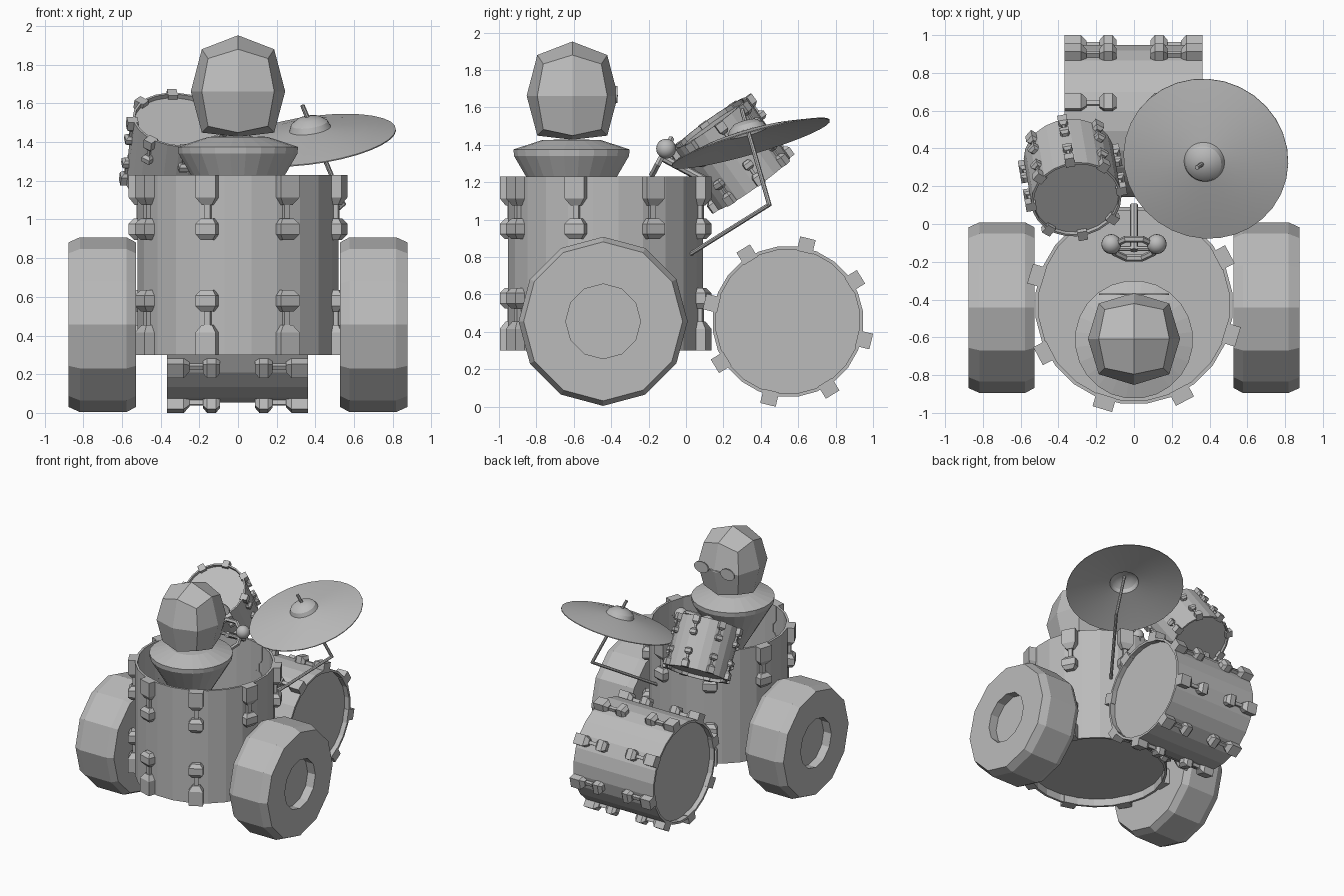
import bpy, bmesh
from math import cos, sin, pi, radians
from mathutils import Matrix, Vector

if "Cube" in bpy.data.objects:
    bpy.data.objects.remove(bpy.data.objects["Cube"], do_unlink=True)

grey = bpy.data.materials.new("plain_grey")
grey.use_nodes = True
grey.diffuse_color = (0.5, 0.5, 0.5, 1)
grey.node_tree.nodes["Principled BSDF"].inputs["Base Color"].default_value = (0.5, 0.5, 0.5, 1)


def finish(name, bm, matrix=Matrix()):
    bmesh.ops.remove_doubles(bm, verts=bm.verts, dist=1e-5)
    bmesh.ops.recalc_face_normals(bm, faces=bm.faces)
    mesh = bpy.data.meshes.new(name)
    bm.to_mesh(mesh)
    bm.free()
    mesh.materials.append(grey)
    obj = bpy.data.objects.new(name, mesh)
    obj.matrix_world = matrix
    bpy.context.collection.objects.link(obj)
    return obj


def skin(bm, rings):
    """Join rings of points with quads."""
    loops = [[bm.verts.new(p) for p in ring] for ring in rings]
    n = len(loops[0])
    for a, b in zip(loops, loops[1:]):
        for i in range(n):
            j = (i + 1) % n
            bm.faces.new((a[i], a[j], b[j], b[i]))
    return loops


def lathe(name, profile, sides, matrix, turn=0.0):
    """Spin (radius, height) points around local z."""
    bm = bmesh.new()
    angles = [2 * pi * (i + turn) / sides for i in range(sides)]
    skin(bm, [[(r * cos(a), r * sin(a), z) for a in angles] for r, z in profile])
    bmesh.ops.remove_doubles(bm, verts=bm.verts, dist=1e-5)
    return finish(name, bm, matrix)


def rod(name, points, radius, sides=8):
    bm = bmesh.new()
    for a, b in zip(points, points[1:]):
        a, b = Vector(a), Vector(b)
        place = Matrix.Translation((a + b) / 2) @ (b - a).to_track_quat('Z', 'Y').to_matrix().to_4x4()
        bmesh.ops.create_cone(bm, cap_ends=True, segments=sides, radius1=radius, radius2=radius,
                              depth=(b - a).length + radius, matrix=place)
    return finish(name, bm)


def block(bm, sections, place):
    """Stack of rectangles: (height, half width, depth)."""
    rings = [[place @ Vector((x, y, z)) for x, y in ((-0.02, -w), (d, -w), (d, w), (-0.02, w))]
             for z, w, d in sections]
    loops = skin(bm, rings)
    bm.faces.new(loops[0])
    bm.faces.new(loops[-1])


def drum(name, radius, height, matrix, lug, phase, recess, wall=0.018, open_top=False):
    inner = radius - wall
    top = recess + 0.01 if open_top else height - recess
    lathe(name + "_shell", [(0, recess), (inner, recess), (inner, 0), (radius, 0), (radius, height),
                            (inner, height), (inner, top), (0, top)], 24, matrix, 0.5)
    # tension lugs: claw, thin bolt and bracket at both ends
    width, claw, gap, bracket, depth = lug
    w = width / 2
    bm = bmesh.new()
    for k in range(8):
        spin = Matrix.Rotation(phase + k * pi / 4, 4, 'Z') @ Matrix.Translation((radius - 0.005, 0, 0))
        for flip in (False, True):
            place = spin
            if flip:
                place = spin @ Matrix.Translation((0, 0, height)) @ Matrix.Diagonal((1, 1, -1, 1))
            end = claw + gap + bracket
            block(bm, [(0, w, depth), (claw * 0.75, w, depth), (claw, w * 0.5, depth * 0.55)], place)
            block(bm, [(claw * 0.9, w * 0.3, depth * 0.45), (end - bracket * 0.8, w * 0.3, depth * 0.45)], place)
            block(bm, [(claw + gap, w * 0.6, depth * 0.6), (end - bracket * 0.75, w, depth),
                       (end - bracket * 0.25, w, depth), (end, w * 0.6, depth * 0.6)], place)
    finish(name + "_lugs", bm, matrix)


along_x = Matrix.Rotation(pi / 2, 4, 'Y')

# Drum body, bass drum and tilted tom
drum("body_drum", 0.525, 0.93, Matrix.Translation((0, -0.43, 0.3)),
     (0.108, 0.155, 0.07, 0.11, 0.055), radians(28), 0.06, open_top=True)
drum("bass_drum", 0.405, 0.73, Matrix.Translation((-0.367, 0.545, 0.455)) @ along_x,
     (0.085, 0.115, 0.07, 0.09, 0.058), radians(31.5), 0.04)
tom_axis = Vector((0.1, -0.575, 0.81)).normalized()
tom_base = Vector((-0.305, 0.13, 1.515)) - tom_axis * 0.4
drum("tom_drum", 0.24, 0.4,
     Matrix.Translation(tom_base) @ tom_axis.to_track_quat('Z', 'Y').to_matrix().to_4x4(),
     (0.05, 0.065, 0.035, 0.05, 0.036), 0, 0.025, wall=0.012)

# Wheels
for side, label in ((1, "left"), (-1, "right")):
    place = Matrix.Translation((side * 0.527, -0.443, 0.456)) @ Matrix.Rotation(side * pi / 2, 4, 'Y')
    lathe(label + "_wheel", [(0, 0), (0.425, 0), (0.452, 0.05), (0.452, 0.29), (0.425, 0.35),
                             (0.2, 0.35), (0.2, 0.28), (0, 0.28)], 12, place)

# Cymbal on its bent stand
cymbal_axis = Vector((-0.13, -0.275, 0.95))
cymbal_top = [(0.44, 0), (0.28, 0.035), (0.108, 0.06), (0.095, 0.09), (0.06, 0.115), (0, 0.125)]
cymbal_under = [(r, z - 0.006) for r, z in reversed(cymbal_top)]
cymbal = lathe("cymbal", cymbal_under + cymbal_top, 32,
               Matrix.Translation((0.38, 0.345, 1.412)) @ cymbal_axis.to_track_quat('Z', 'Y').to_matrix().to_4x4())
rod("cymbal_stand", [(0.335, 0.3, 1.585), (0.545, 0.445, 1.08), (0.25, 0.03, 0.82)], 0.012)

# Driver torso: shoulders over a cone reaching into the body drum
lathe("torso", [(0, 0.95), (0.08, 0.95), (0.31, 1.34), (0.313, 1.375), (0.16, 1.425), (0, 1.43)], 24,
      Matrix.Translation((0, -0.612, 0)), 0.5)

# Head: subdivided cube rounded by hand
bm = bmesh.new()
bmesh.ops.create_cube(bm, size=2)
bmesh.ops.subdivide_edges(bm, edges=bm.edges[:], cuts=1, use_grid_fill=True)
spread, rise, drop = (0.244, 0.187, 0.155), (0.29, 0.218, 0.17), (0.235, 0.213, 0.18)
for v in bm.verts:
    x, y, z = (round(c) for c in v.co)
    k = abs(x) + abs(y) + abs(z) - 1
    v.co = (x * spread[k], y * spread[k], z * (rise if z > 0 else drop)[k])
finish("head", bm, Matrix.Translation((0, -0.608, 1.662)))

# Glasses
for side, label in ((1, "left"), (-1, "right")):
    place = Matrix.Translation((side * 0.12, -0.372, 1.67)) @ Matrix.Rotation(pi / 2, 4, 'X')
    lathe(label + "_lens", [(0, -0.005), (0.065, -0.005), (0.065, 0.005), (0, 0.005)], 16,
          place @ Matrix.Diagonal((1, 0.7, 1, 1)))
rod("glasses_bridge", [(-0.06, -0.372, 1.67), (0.06, -0.372, 1.67)], 0.006, 6)

# Steering wheel, column and hands
hub = Vector((0, -0.13, 1.335))
wheel_axis = Vector((0, -0.88, 0.47))
wheel_up = Vector((0, 0.47, 0.88))
rim = [(0.115 + 0.018 * cos(a), 0.018 * sin(a)) for a in [i * pi / 3 for i in range(7)]]
lathe("steering_wheel", rim, 8,
      Matrix.Translation(hub) @ wheel_axis.to_track_quat('Z', 'Y').to_matrix().to_4x4(), 0.5)
rod("steering_column", [hub, hub - wheel_axis * 0.25], 0.022)
rod("steering_spoke", [hub - Vector((0.11, 0, 0)), hub + Vector((0.11, 0, 0))], 0.014)
for side, label in ((1, "left"), (-1, "right")):
    bm = bmesh.new()
    bmesh.ops.create_uvsphere(bm, u_segments=16, v_segments=10, radius=0.053)
    for f in bm.faces:
        f.smooth = True
    finish(label + "_hand", bm, Matrix.Translation(hub + wheel_up * 0.05 + Vector((side * 0.12, 0, 0))))

# Smooth the cymbal while keeping its edge crisp
bpy.ops.object.select_all(action='DESELECT')
cymbal.select_set(True)
bpy.context.view_layer.objects.active = cymbal
bpy.ops.object.shade_smooth_by_angle(angle=radians(30))
